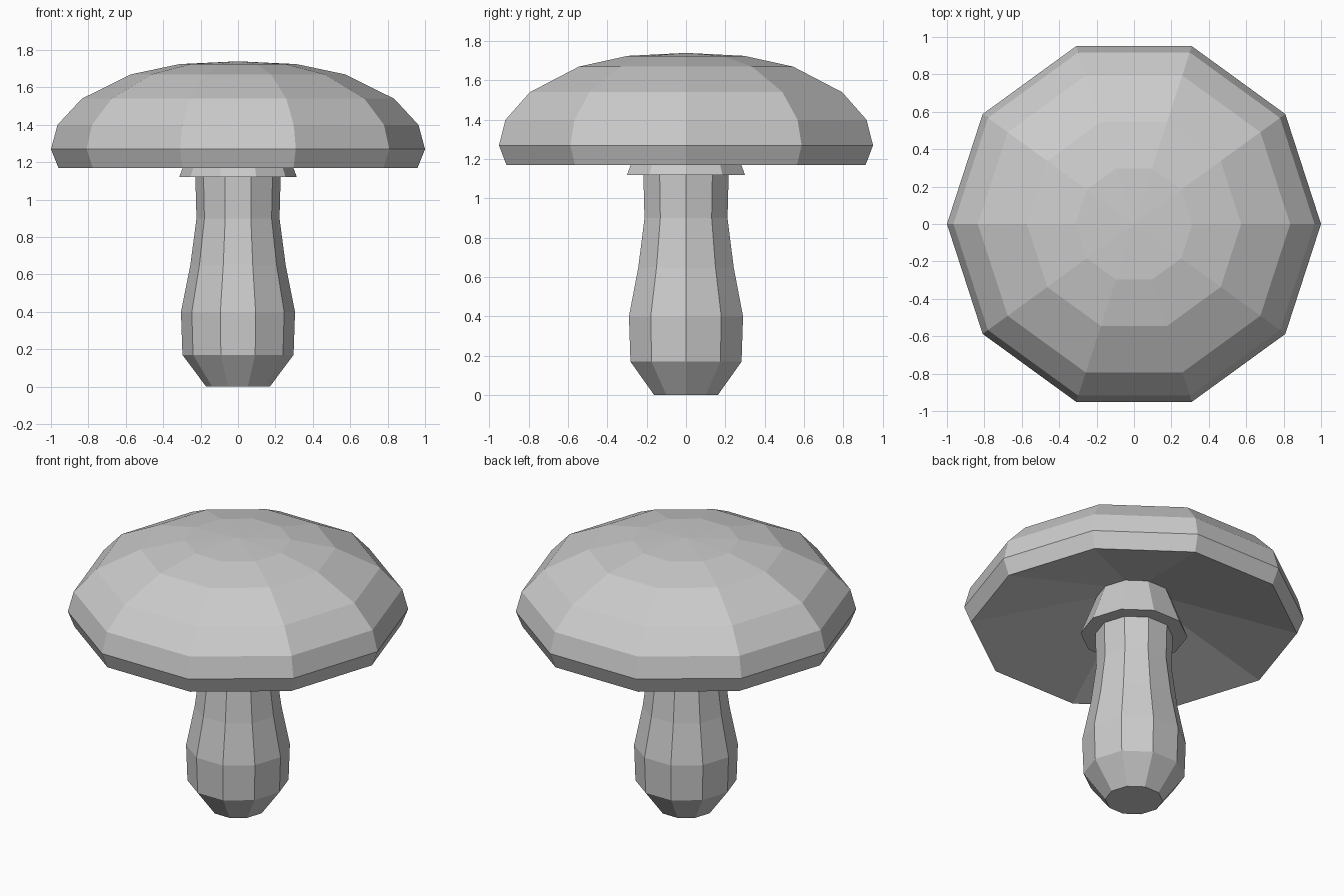
import bpy
import bmesh
from math import cos, sin, tau

if "Cube" in bpy.data.objects:
    bpy.data.objects.remove(bpy.data.objects["Cube"])

SIDES = 10


def lathe(name, profile):
    """Revolve (radius, z) points into a closed, flat-faced solid."""
    bm = bmesh.new()
    rings = []
    for r, z in profile:
        if r == 0:
            rings.append([bm.verts.new((0, 0, z))] * SIDES)
        else:
            rings.append([bm.verts.new((r * cos(tau * i / SIDES),
                                        r * sin(tau * i / SIDES), z))
                          for i in range(SIDES)])
    for low, high in zip(rings, rings[1:]):
        for i in range(SIDES):
            j = (i + 1) % SIDES
            corners = dict.fromkeys((low[i], low[j], high[j], high[i]))
            bm.faces.new(list(corners))
    # close open ends
    for ring, (r, z) in ((rings[0], profile[0]), (rings[-1], profile[-1])):
        if r > 0:
            bm.faces.new(ring)
    bmesh.ops.recalc_face_normals(bm, faces=bm.faces[:])
    mesh = bpy.data.meshes.new(name)
    bm.to_mesh(mesh)
    bm.free()
    obj = bpy.data.objects.new(name, mesh)
    bpy.context.collection.objects.link(obj)
    return obj


# Stem with bulging foot
lathe("stem", [(0.17, 0), (0.297, 0.17), (0.305, 0.40), (0.255, 0.65),
               (0.222, 0.90), (0.228, 1.12), (0.215, 1.37)])

# Flared collar under the cap
lathe("collar", [(0.20, 1.12), (0.315, 1.12), (0.22, 1.37), (0.20, 1.37)])

# Cap with a hollow conical underside
lathe("cap", [(0.22, 1.37), (0.96, 1.17), (1.0, 1.27), (0.965, 1.40),
              (0.835, 1.54), (0.573, 1.67), (0.312, 1.725), (0, 1.74)])
